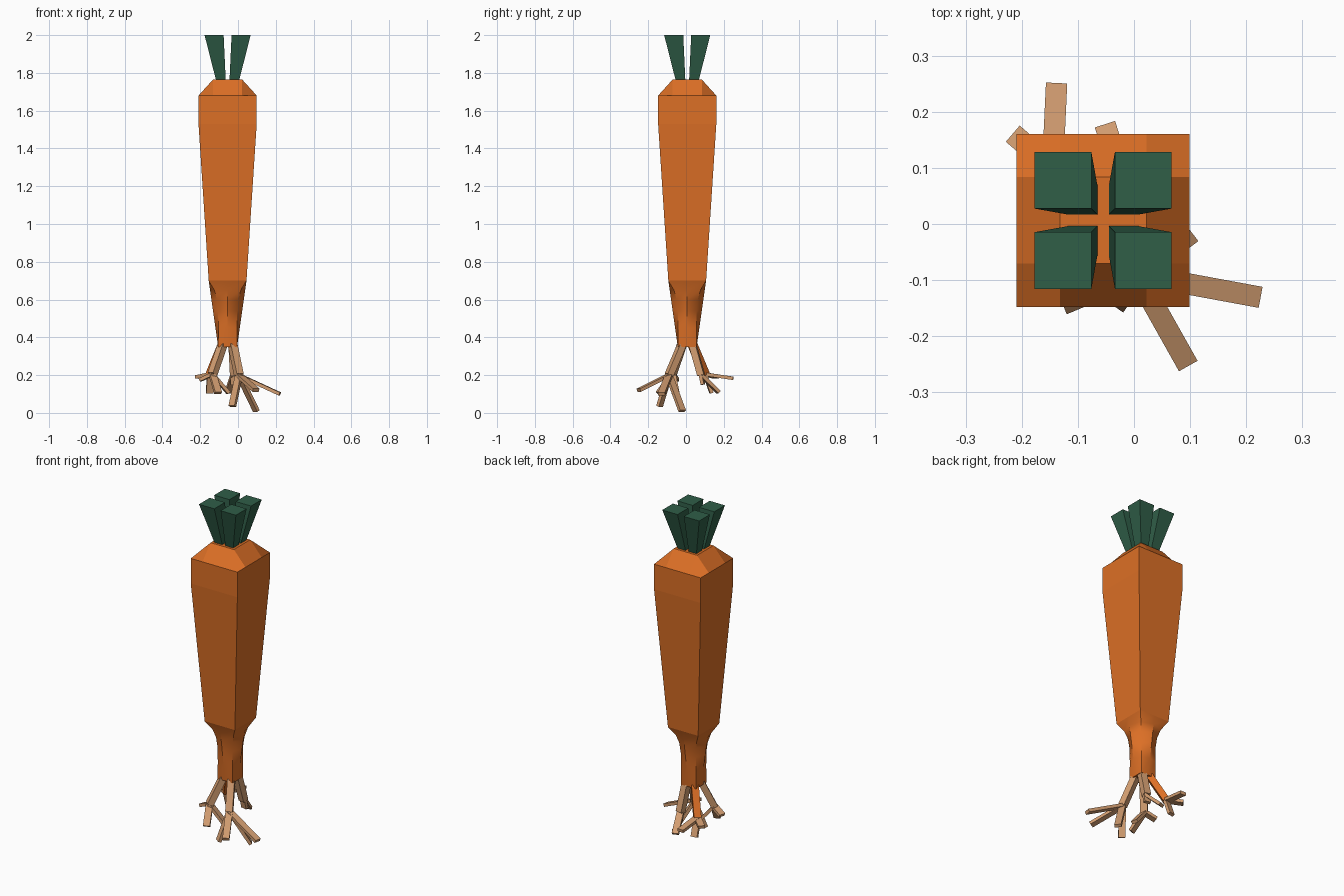
import bpy, bmesh
from mathutils import Vector

if "Cube" in bpy.data.objects:
    bpy.data.objects.remove(bpy.data.objects["Cube"])

CX, CY = -0.055, 0.0065  # axis of the carrot


def material(name, rgb):
    m = bpy.data.materials.new(name)
    m.diffuse_color = (*rgb, 1)
    m.use_nodes = True
    m.node_tree.nodes["Principled BSDF"].inputs["Base Color"].default_value = m.diffuse_color
    return m


ORANGE = material("carrot orange", (0.72, 0.16, 0.019))
GREEN = material("leaf green", (0.029, 0.112, 0.064))
TAN = material("root tan", (0.65, 0.34, 0.165))


def make(name, bm, mat):
    bmesh.ops.recalc_face_normals(bm, faces=bm.faces)
    me = bpy.data.meshes.new(name)
    bm.to_mesh(me)
    bm.free()
    me.materials.append(mat)
    ob = bpy.data.objects.new(name, me)
    bpy.context.collection.objects.link(ob)
    return ob


def loft(name, rings, mat, bottom=True, top=True):
    """Skin between rings with equal point counts, listed bottom to top."""
    bm = bmesh.new()
    vs = [[bm.verts.new(p) for p in r] for r in rings]
    n = len(vs[0])
    for a, b in zip(vs, vs[1:]):
        for i in range(n):
            j = (i + 1) % n
            bm.faces.new((a[i], a[j], b[j], b[i]))
    if bottom:
        bm.faces.new(vs[0])
    if top:
        bm.faces.new(vs[-1])
    return make(name, bm, mat)


def rect(x0, x1, y0, y1, z):
    return [(CX + x, CY + y, z) for x, y in ((x0, y0), (x1, y0), (x1, y1), (x0, y1))]


def square(h, z):
    return rect(-h, h, -h, h, z)


# Tapered upper body
loft("carrot_body", [square(0.10, 0.70), square(0.154, 1.53), square(0.154, 1.68)], ORANGE, top=False)

# Shoulder: 4 x 4 grid whose inner corners are raised
bm = bmesh.new()
s = (-0.154, -0.077, 0.077, 0.154)
g = [[bm.verts.new((CX + x, CY + y, 1.765 if max(abs(x), abs(y)) < 0.1 else 1.68))
      for y in s] for x in s]
for i in range(3):
    for j in range(3):
        bm.faces.new((g[i][j], g[i + 1][j], g[i + 1][j + 1], g[i][j + 1]))
make("carrot_shoulder", bm, ORANGE)

# Lower body: side middles taper straight, corners pull in quickly
rings = []
for z, c in ((0.35, 0.05), (0.45, 0.049), (0.54, 0.05), (0.60, 0.056), (0.65, 0.07), (0.70, 0.10)):
    m = 0.05 + 0.05 * (z - 0.35) / 0.35
    rings.append([(CX + x, CY + y, z) for x, y in
                  ((m, 0), (c, c), (0, m), (-c, c), (-m, 0), (-c, -c), (0, -m), (c, -c))])
lower = loft("carrot_tail", rings, ORANGE, top=False)
bpy.context.view_layer.objects.active = lower
lower.select_set(True)
bpy.ops.object.shade_smooth_by_angle(angle=0.7)
lower.select_set(False)

# Four flaring leaf stalks
for sx in (-1, 1):
    for sy in (-1, 1):
        loft("leaf_stalk", [rect(sx * 0.01, sx * 0.061, sy * 0.01, sy * 0.061, 1.76),
                            rect(sx * 0.021, sx * 0.122, sy * 0.021, sy * 0.122, 2.0)], GREEN)


def limb(name, a, b, mat, wide, thick):
    """Flat-sided bar from a to b."""
    a, b = Vector(a), Vector(b)
    d = (b - a).normalized()
    u = d.cross(Vector((0, 0, 1))).normalized()
    v = d.cross(u)
    loft(name, [[p + u * i * wide / 2 + v * j * thick / 2
                 for i, j in ((-1, -1), (1, -1), (1, 1), (-1, 1))] for p in (a, b)], mat)


# Roots: start, fork point, branch tips, colour of the main root
roots = [
    ((-0.082, -0.022, 0.36), (-0.135, -0.075, 0.205), TAN,
     [(-0.105, -0.147, 0.105), (-0.20, -0.055, 0.175), (-0.05, -0.055, 0.105)]),
    ((-0.028, -0.022, 0.36), (0.005, -0.09, 0.20), TAN,
     [(0.222, -0.13, 0.10), (0.095, -0.25, 0.12), (0.097, -0.02, 0.01), (-0.03, -0.14, 0.035)]),
    ((-0.082, 0.035, 0.36), (-0.145, 0.10, 0.205), ORANGE,
     [(-0.138, 0.25, 0.183), (-0.215, 0.16, 0.19), (-0.15, 0.135, 0.105)]),
    ((-0.028, 0.035, 0.36), (-0.02, 0.08, 0.20), TAN,
     [(-0.05, 0.172, 0.11), (-0.018, 0.09, 0.15)]),
]
for start, fork, mat, tips in roots:
    limb("main_root", start, fork, mat, 0.04, 0.036)
    for t in tips:
        limb("root_branch", fork, t, TAN, 0.038, 0.018)
